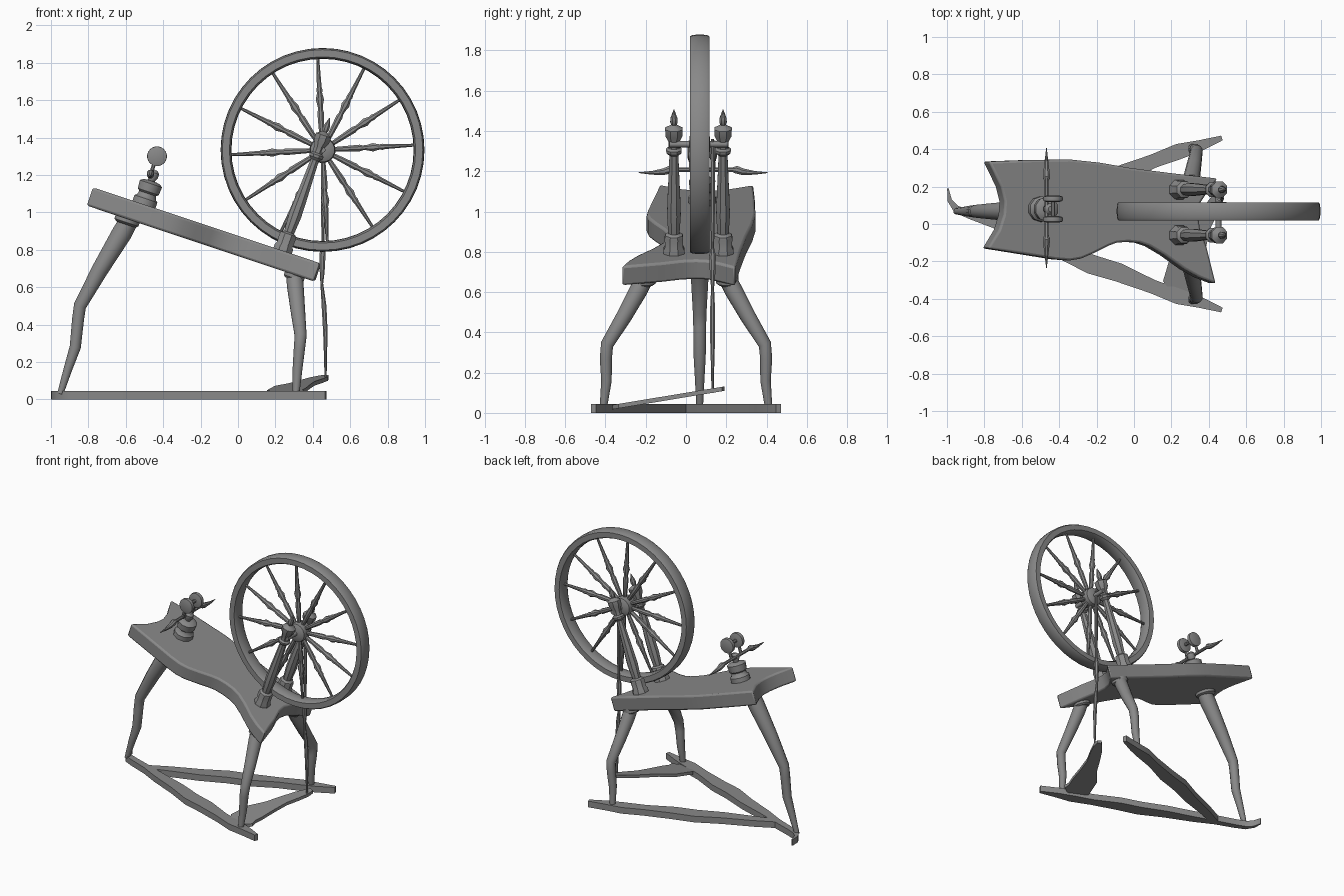
import bpy, bmesh, math
from mathutils import Vector

if "Cube" in bpy.data.objects:
    bpy.data.objects.remove(bpy.data.objects["Cube"])

wood = bpy.data.materials.new("grey wood")
wood.diffuse_color = (0.25, 0.25, 0.25, 1)
wood.use_nodes = True
wood.node_tree.nodes["Principled BSDF"].inputs["Base Color"].default_value = wood.diffuse_color
BOARD_N = Vector((0.317, 0, 0.948)).normalized()   # normal of the slanted table
CY = 0.068                                         # wheel and drive centre line


def finish(name, bm, angle=35):
    bmesh.ops.recalc_face_normals(bm, faces=bm.faces)
    me = bpy.data.meshes.new(name)
    bm.to_mesh(me)
    bm.free()
    me.materials.append(wood)
    me.shade_smooth()
    me.set_sharp_from_angle(angle=math.radians(angle))
    ob = bpy.data.objects.new(name, me)
    bpy.context.collection.objects.link(ob)
    return ob


def loft(bm, pts, radii, sides, axis=None):
    """Round section swept through points."""
    pts = [Vector(p) for p in pts]
    rings = []
    for i, (p, r) in enumerate(zip(pts, radii)):
        t = axis or (pts[min(i + 1, len(pts) - 1)] - pts[max(i - 1, 0)])
        t = Vector(t).normalized()
        ref = Vector((0, 1, 0)) if abs(t.y) < 0.9 else Vector((1, 0, 0))
        u = t.cross(ref).normalized()
        v = t.cross(u)
        rings.append([bm.verts.new(p + r * (u * math.cos(a) + v * math.sin(a)))
                      for a in (math.tau * (k + 0.5) / sides for k in range(sides))])
    for a, b in zip(rings, rings[1:]):
        for k in range(sides):
            j = (k + 1) % sides
            bm.faces.new((a[k], a[j], b[j], b[k]))
    bm.faces.new(rings[0])
    bm.faces.new(rings[-1])


def tube(name, pts, radii, sides=12):
    bm = bmesh.new()
    loft(bm, pts, radii, sides)
    return finish(name, bm, 40)


def turned(name, base, axis, profile, sides=8):
    """Turned part: profile is (distance along axis, radius)."""
    bm = bmesh.new()
    axis = Vector(axis).normalized()
    loft(bm, [Vector(base) + axis * d for d, r in profile], [r for d, r in profile], sides, axis)
    return finish(name, bm, 30 if sides <= 8 else 40)


def slab(name, top, drop, angle=35):
    """Outline of 3D points thickened by the drop vector."""
    bm = bmesh.new()
    a = [bm.verts.new(p) for p in top]
    b = [bm.verts.new(Vector(p) + Vector(drop)) for p in top]
    bm.faces.new(a)
    bm.faces.new(b[::-1])
    for i in range(len(a)):
        j = (i + 1) % len(a)
        bm.faces.new((a[i], b[i], b[j], a[j]))
    return finish(name, bm, angle)


def ribbon(name, rows, drop, z):
    """Board following a centre line: rows are (x, y, half width)."""
    c = [Vector(r[:2]) for r in rows]
    left, right = [], []
    for i, r in enumerate(rows):
        t = (c[min(i + 1, len(c) - 1)] - c[max(i - 1, 0)]).normalized()
        n = Vector((-t.y, t.x)) * r[2]
        for side, p in ((left, c[i] + n), (right, c[i] - n)):
            side.append((p.x, p.y, z(p.y)))
    return slab(name, left + right[::-1], drop)


# Table: wavy slanted board
outline = [(-.775, .334), (-.56, .342), (-.34, .345), (-.18, .328), (-.02, .30), (.2, .272), (.449, .243),
           (.395, .17), (.355, .11), (.345, .05), (.355, -.02), (.39, -.12), (.415, -.22),
           (.44, -.32), (.35, -.285), (.27, -.24), (.165, -.165), (.085, -.118), (.03, -.1), (-.03, -.095),
           (-.09, -.1), (-.13, -.115), (-.21, -.155), (-.28, -.185), (-.34, -.195), (-.42, -.188),
           (-.53, -.17), (-.78, -.13), (-.72, -.03), (-.695, .05), (-.69, .12), (-.71, .2)]
table = slab("table", [(x, y, 0.875 - 0.334 * x) for x, y in outline], -0.103 * BOARD_N)
bev = table.modifiers.new("soft edges", 'BEVEL')
bev.width, bev.segments, bev.limit_method, bev.angle_limit = 0.012, 2, 'ANGLE', 1.0

# Base runners and treadle
wave = [(-.74, 0, .025), (-.6, -.06, .035), (-.4, -.135, .045), (-.23, -.215, .052), (-.08, -.26, .05),
        (.1, -.335, .037), (.24, -.388, .042), (.35, -.418, .03), (.47, -.46, .013)]
hook = [(-.995, .19, .004), (-.985, .125, .012), (-.95, .08, .02), (-.88, .05, .022)]
ribbon("front_runner", hook + wave, (0, 0, -.045), lambda y: .045)
ribbon("back_runner", [(x, -y, w) for x, y, w in wave], (0, 0, -.045), lambda y: .045)
ribbon("treadle", [(.29, -.37, .07), (.25, -.3, .095), (.28, -.2, .09), (.33, -.1, .06), (.37, 0, .045),
                   (.42, .09, .04), (.455, .15, .03), (.47, .185, .015)],
       (0, 0, -.022), lambda y: .1 + .165 * (y + .0))

# Legs with bent knees and collars under the table
tube("left_leg", [(-.57, CY, .98), (-.62, CY, .89), (-.74, CY, .69), (-.845, CY, .5), (-.855, CY, .43),
                  (-.87, CY, .28), (-.91, CY, .16), (-.95, CY, .03)],
     [.05, .056, .046, .035, .033, .031, .024, .017])
turned("left_leg_collar", (-.6, CY, .935), BOARD_N, [(0, .055), (.012, .07), (.04, .07)], 12)
for tag, s in (("front", -1), ("back", 1)):
    tube(tag + "_leg", [(.3, s * .195, .69), (.306, s * .235, .61), (.32, s * .31, .475), (.335, s * .392, .34),
                        (.328, s * .398, .27), (.318, s * .395, .16), (.31, s * .41, .03)],
         [.045, .046, .04, .033, .031, .027, .019])
    turned(tag + "_leg_collar", (.295, s * .205, .64), BOARD_N, [(0, .048), (.01, .058), (.04, .058)], 12)

# Wheel rim: soft rectangular section spun about y
bm = bmesh.new()
section = [(.49, -.034), (.498, -.048), (.536, -.048), (.543, -.036), (.545, 0), (.543, .036),
           (.536, .048), (.498, .048), (.49, .034), (.487, 0)]
WC, N = Vector((.452, CY, 1.334)), 48
rings = [[bm.verts.new(WC + Vector((r * math.cos(a), y, r * math.sin(a)))) for r, y in section]
         for a in (math.tau * i / N for i in range(N))]
for i in range(N):
    a, b = rings[i], rings[(i + 1) % N]
    for k in range(len(section)):
        j = (k + 1) % len(section)
        bm.faces.new((a[k], a[j], b[j], b[k]))
finish("wheel_rim", bm, 40)

# Hub, axle and twelve turned spokes
turned("wheel_hub", WC - Vector((0, .05, 0)), (0, 1, 0),
       [(0, .04), (.012, .065), (.05, .07), (.088, .065), (.1, .04)], 16)
turned("axle", WC - Vector((0, .15, 0)), (0, 1, 0), [(0, .016), (.29, .016)], 10)
for i in range(12):
    a = math.radians(30 * i + 3)
    turned("spoke", WC, (math.cos(a), 0, math.sin(a)),
           [(.04, .012), (.1, .015), (.2, .019), (.215, .014), (.235, .015), (.27, .024), (.305, .015),
            (.32, .018), (.335, .014), (.5, .008)], 8)

# Two turned wheel posts with finials
post = [(-.02, .055), (.03, .056), (.045, .048), (.09, .05), (.105, .046), (.115, .03), (.14, .032), (.21, .037),
        (.3, .034), (.43, .028), (.525, .024), (.54, .04), (.555, .042), (.565, .03), (.6, .03), (.63, .045),
        (.665, .047), (.675, .03), (.685, .013), (.7, .02), (.72, .018), (.765, .002)]
for tag, y in (("front", -.06), ("back", .184)):
    turned(tag + "_post", (.235, y, .785), (.335, 0, .943), post)

# Connecting rod from treadle to axle crank
RY = .132
tube("connecting_rod", [(.468, RY, .1), (.468, RY, .2), (.467, RY, .36), (.46, RY, .5), (.448, RY, .62),
                        (.45, RY, .68), (.452, RY, .78), (.454, RY, .82), (.455, RY, 1.0), (.455, RY, 1.2),
                        (.455, RY, 1.36)],
     [.006, .008, .013, .014, .008, .014, .018, .008, .012, .012, .008], 8)

# Spinning head: turned pot, knob, spindle and two bobbin discs
HY = .08
turned("head_pot", (-.505, HY, 1.035), BOARD_N,
       [(0, .068), (.04, .068), (.05, .055), (.07, .05), (.08, .062), (.125, .066), (.135, .05), (.14, .03)], 10)
turned("head_knob", (-.468, HY, 1.155), BOARD_N, [(0, .02), (.02, .02), (.035, .03), (.06, .03), (.075, .015)], 10)
tube("spindle", [(-.468, y, z) for y, z in
                 ((-.235, 1.193), (-.17, 1.192), (-.11, 1.198), (-.08, 1.208), (-.06, 1.208), (.08, 1.208),
                  (.23, 1.208), (.25, 1.208), (.28, 1.198), (.34, 1.192), (.405, 1.193))],
     [.002, .01, .018, .021, .012, .012, .012, .021, .018, .01, .002], 8)
for y in (.025, .135):
    tube("bobbin_arm", [(-.468, y, 1.2), (-.435, y, 1.3)], [.012, .01], 8)
    turned("bobbin_disc", (-.433, y - .018, 1.3), (0, 1, 0),
           [(0, .03), (.006, .052), (.012, .053), (.024, .053), (.03, .052), (.036, .03)], 20)
turned("bobbin_bar", (-.433, .025, 1.3), (0, 1, 0), [(0, .012), (.11, .012)], 8)
